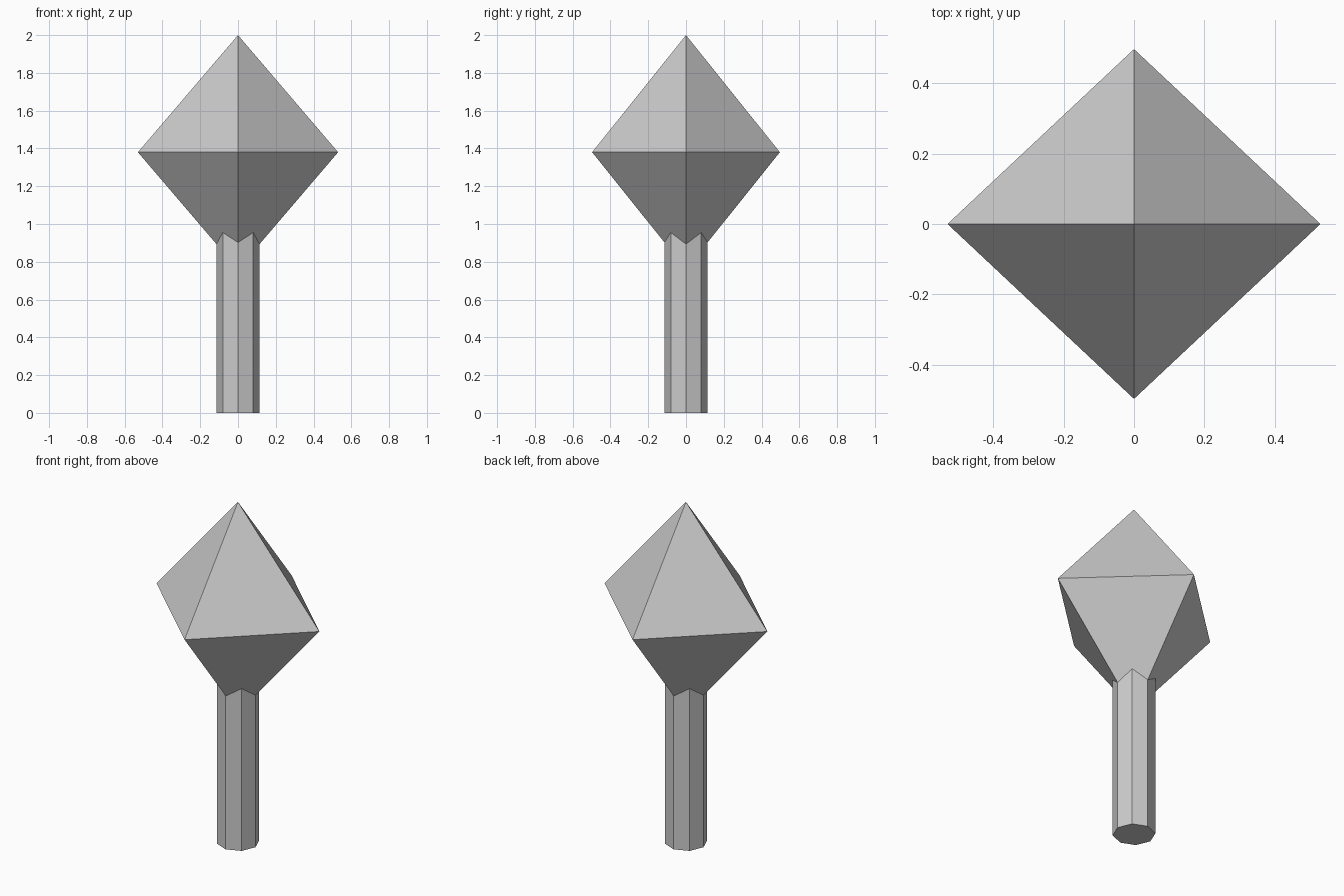
import bpy
import bmesh

cube = bpy.data.objects.get("Cube")
if cube:
    bpy.data.objects.remove(cube, do_unlink=True)

GREY = (0.6, 0.6, 0.6, 1.0)
grey = bpy.data.materials.new("plain_grey")
grey.use_nodes = True
grey.diffuse_color = GREY
grey.node_tree.nodes["Principled BSDF"].inputs["Base Color"].default_value = GREY


def add_part(name, bm, z):
    """Turn a bmesh into a flat-shaded grey object centred at height z."""
    bmesh.ops.recalc_face_normals(bm, faces=bm.faces)
    mesh = bpy.data.meshes.new(name)
    bm.to_mesh(mesh)
    bm.free()
    mesh.materials.append(grey)
    obj = bpy.data.objects.new(name, mesh)
    obj.location.z = z
    bpy.context.collection.objects.link(obj)


# Eight-sided trunk, its top hidden inside the crown
TRUNK_HEIGHT = 1.0
trunk = bmesh.new()
bmesh.ops.create_cone(trunk, cap_ends=True, segments=8, radius1=0.114,
                      radius2=0.114, depth=TRUNK_HEIGHT)
add_part("trunk", trunk, TRUNK_HEIGHT / 2)

# Octahedral crown: the hull of a point at each end of the three axes
crown = bmesh.new()
for axis, radius in enumerate((0.53, 0.497, 0.62)):
    for side in (-1, 1):
        point = [0, 0, 0]
        point[axis] = side * radius
        crown.verts.new(point)
bmesh.ops.convex_hull(crown, input=crown.verts)
add_part("crown", crown, 1.38)
